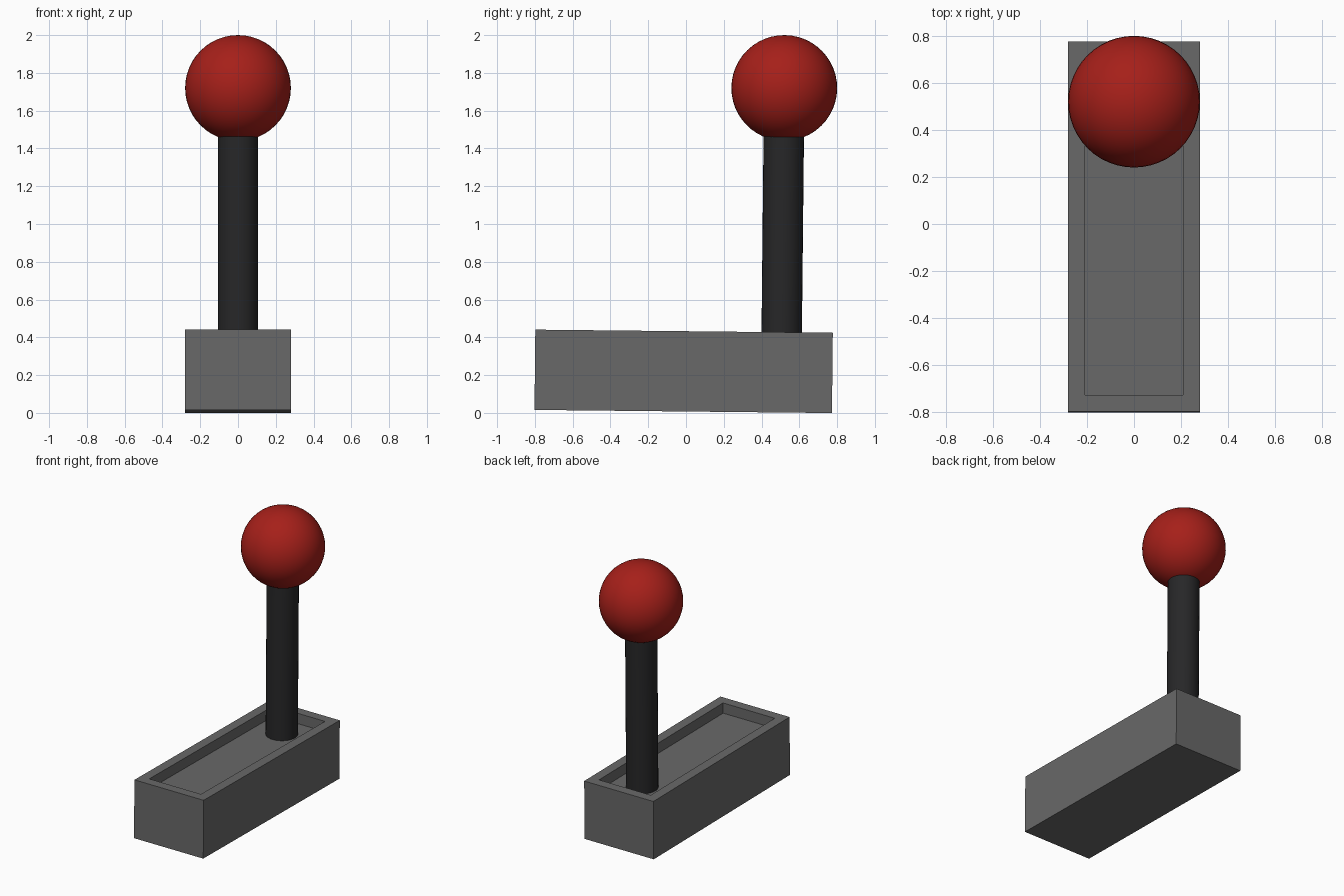
import bpy, bmesh
from math import radians
from mathutils import Matrix, Vector

if "Cube" in bpy.data.objects:
    bpy.data.objects.remove(bpy.data.objects["Cube"])

# The whole lever leans very slightly towards +y
TILT = Matrix.Translation((0, -0.0125, 0.22)) @ Matrix.Rotation(radians(-0.6), 4, 'X')
LENGTH, WIDTH, HEIGHT = 1.575, 0.56, 0.425
RIM, DEPTH = 0.10, 0.075
LEVER_Y = 0.517


def add_part(name, bm, color, smooth=False):
    bmesh.ops.recalc_face_normals(bm, faces=bm.faces)
    mesh = bpy.data.meshes.new(name)
    bm.to_mesh(mesh)
    bm.free()
    obj = bpy.data.objects.new(name, mesh)
    bpy.context.collection.objects.link(obj)
    obj.matrix_world = TILT
    mat = bpy.data.materials.new(name + "_color")
    mat.diffuse_color = (*color, 1)
    mat.use_nodes = True
    mat.node_tree.nodes["Principled BSDF"].inputs["Base Color"].default_value = mat.diffuse_color
    mesh.materials.append(mat)
    if smooth:
        bpy.ops.object.select_all(action='DESELECT')
        obj.select_set(True)
        bpy.context.view_layer.objects.active = obj
        bpy.ops.object.shade_smooth_by_angle(angle=radians(40))
    return obj


# Base block with a recessed slot in its top
bm = bmesh.new()
bmesh.ops.create_cube(bm, size=1, matrix=Matrix.Diagonal((WIDTH, LENGTH, HEIGHT, 1)))
bm.normal_update()
top = max(bm.faces, key=lambda f: f.calc_center_median().z)
bmesh.ops.inset_region(bm, faces=[top], thickness=RIM)
wall = bmesh.ops.extrude_discrete_faces(bm, faces=[top])["faces"]
bmesh.ops.translate(bm, verts=wall[0].verts, vec=Vector((0, 0, -DEPTH)))
add_part("base", bm, (0.14, 0.14, 0.14))

# Round shaft standing in the slot and running up into the knob
bottom, upper = HEIGHT / 2 - DEPTH - 0.03, 1.40
bm = bmesh.new()
bmesh.ops.create_cone(bm, cap_ends=True, segments=32, radius1=0.107, radius2=0.107,
                      depth=upper - bottom,
                      matrix=Matrix.Translation((0, LEVER_Y, (upper + bottom) / 2)))
add_part("shaft", bm, (0.02, 0.02, 0.021), smooth=True)

# Ball knob
bm = bmesh.new()
bmesh.ops.create_uvsphere(bm, u_segments=48, v_segments=24, radius=0.28,
                          matrix=Matrix.Translation((0, LEVER_Y, 1.5055)))
add_part("knob", bm, (0.38, 0.014, 0.01), smooth=True)
